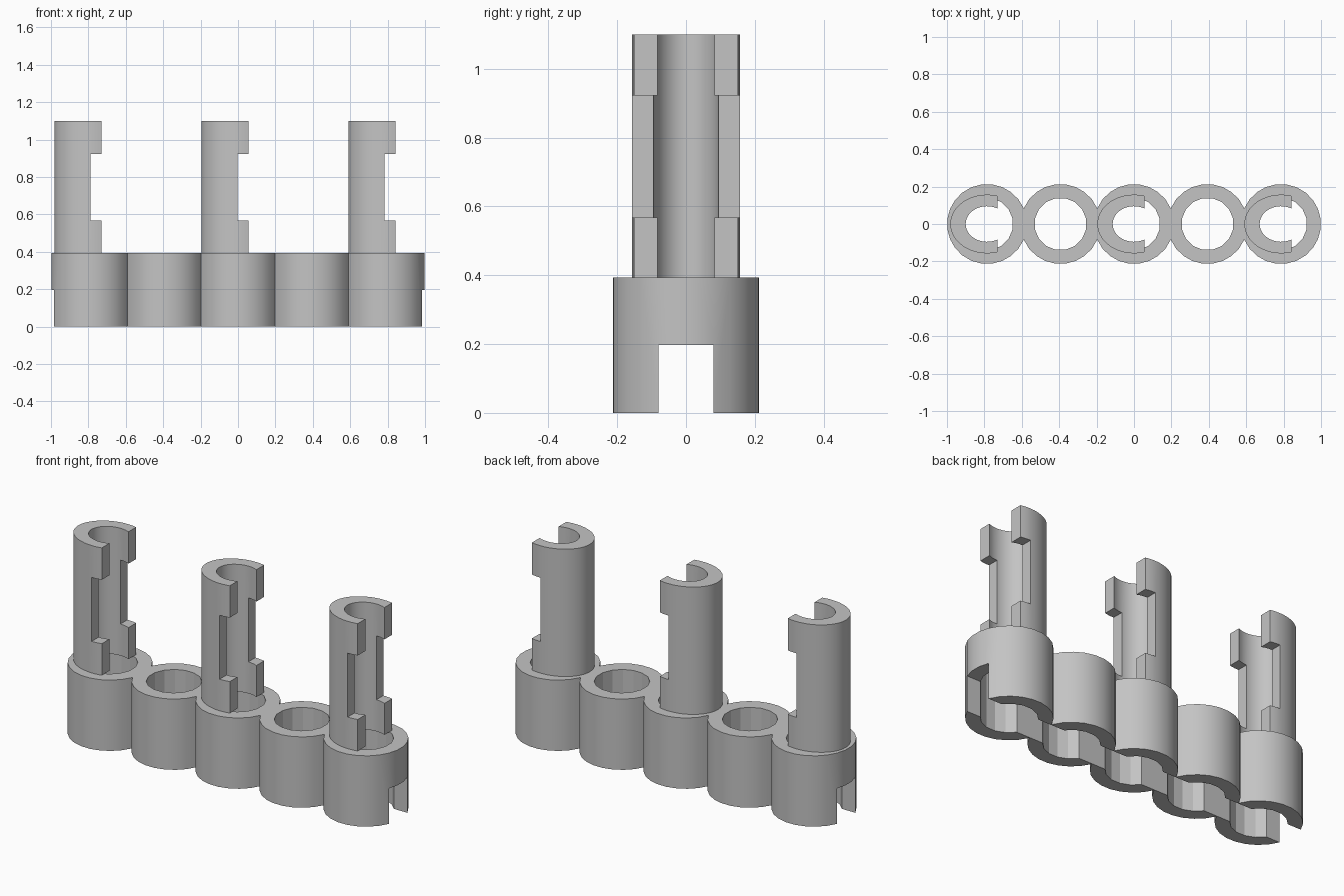
import bpy, bmesh, math
from collections import Counter

if "Cube" in bpy.data.objects:
    bpy.data.objects.remove(bpy.data.objects["Cube"], do_unlink=True)

PITCH, RING_R, HOLE_R = 0.393, 0.2135, 0.14
SLOT_Y, SLOT_H, BASE_H = 0.08, 0.197, 0.393
NOTCH_LOW, NOTCH_HIGH, TOP = 0.568, 0.923, 1.10
PI = math.pi

grey = bpy.data.materials.new("plain grey")
grey.use_nodes = True
grey.diffuse_color = (0.55, 0.55, 0.55, 1)
grey.node_tree.nodes["Principled BSDF"].inputs["Base Color"].default_value = (0.55, 0.55, 0.55, 1)


def arc(cx, rx, ry, start, end, n):
    """n + 1 points along an elliptical arc."""
    angles = [start + (end - start) * i / n for i in range(n + 1)]
    return [(cx + rx * math.cos(a), ry * math.sin(a)) for a in angles]


def mirror_y(outline):
    return [(x, -y) for x, y in outline]


def solid(name, cells):
    """Fuse touching prisms (outline, z0, z1) by leaving out the walls they share."""
    faces = []
    for outline, z0, z1 in cells:
        low = [(round(x, 4), round(y, 4), z0) for x, y in outline]
        high = [(x, y, z1) for x, y, _ in low]
        faces += [low, high]
        for i in range(len(low)):
            faces.append([low[i - 1], low[i], high[i], high[i - 1]])
    count = Counter(frozenset(f) for f in faces)
    bm = bmesh.new()
    verts = {}
    for face in faces:
        if count[frozenset(face)] == 1:
            bm.faces.new([verts.setdefault(p, None) or verts.update({p: bm.verts.new(p)})
                          or verts[p] for p in face])
    bmesh.ops.recalc_face_normals(bm, faces=bm.faces[:])
    bmesh.ops.dissolve_limit(bm, angle_limit=0.005, verts=bm.verts[:], edges=bm.edges[:])
    mesh = bpy.data.meshes.new(name)
    bm.to_mesh(mesh)
    bm.free()
    mesh.materials.append(grey)
    obj = bpy.data.objects.new(name, mesh)
    bpy.context.collection.objects.link(obj)
    return obj


# Base: front and back strips of ring wall, joined by webs above the slot
centres = [PITCH * i for i in range(-2, 3)]
joint = math.acos(PITCH / 2 / RING_R)
rim = math.asin(SLOT_Y / RING_R)
bore = math.asin(SLOT_Y / HOLE_R)

front = []
for cx in centres:
    start = PI + (rim if cx == centres[0] else joint)
    end = 2 * PI - (rim if cx == centres[-1] else joint)
    points = arc(cx, RING_R, RING_R, start, end, 9)
    front += points if cx == centres[-1] else points[:-1]
for cx in reversed(centres):
    front += arc(cx, HOLE_R, HOLE_R, 2 * PI - bore, PI + bore, 5)

hole_right = [arc(cx, HOLE_R, HOLE_R, -bore, bore, 3) for cx in centres]
hole_left = [arc(cx, HOLE_R, HOLE_R, PI - bore, PI + bore, 3) for cx in centres]
rim_left = arc(centres[0], RING_R, RING_R, PI + rim, PI - rim, 3)
rim_right = arc(centres[-1], RING_R, RING_R, rim, -rim, 3)
webs = [a + b for a, b in zip([rim_left] + hole_right, hole_left + [rim_right])]

cells = [(web, SLOT_H, BASE_H) for web in webs]
for strip in (front, mirror_y(front)):
    cells += [(strip, 0, SLOT_H), (strip, SLOT_H, BASE_H)]
parts = [solid("ring_base", cells)]

# Clips: open oval tubes on every other ring, with tabs above and below a notch
OUTER, INNER = (0.196, 0.157), (0.114, 0.095)
OPEN_X, NOTCH_X = 0.055, -0.003
out_tab, out_notch = (math.acos(x / OUTER[0]) for x in (OPEN_X, NOTCH_X))
in_tab, in_notch = (math.acos(x / INNER[0]) for x in (OPEN_X, NOTCH_X))
for name, cx in zip(("right_clip", "middle_clip", "left_clip"), centres[::2]):
    shell = (arc(cx, *OUTER, out_notch, 2 * PI - out_notch, 24)
             + arc(cx, *INNER, 2 * PI - in_notch, in_notch, 24))
    tab = arc(cx, *OUTER, out_tab, out_notch, 3) + arc(cx, *INNER, in_notch, in_tab, 3)
    cells = [(shell, NOTCH_LOW, NOTCH_HIGH)]
    for z0, z1 in ((BASE_H, NOTCH_LOW), (NOTCH_HIGH, TOP)):
        cells += [(shell, z0, z1), (tab, z0, z1), (mirror_y(tab), z0, z1)]
    parts.append(solid(name, cells))

# Smooth the outer walls, keep the faceted holes and corners crisp
bpy.ops.object.select_all(action="DESELECT")
for obj in parts:
    obj.select_set(True)
bpy.context.view_layer.objects.active = parts[0]
bpy.ops.object.shade_smooth_by_angle(angle=math.radians(20))
